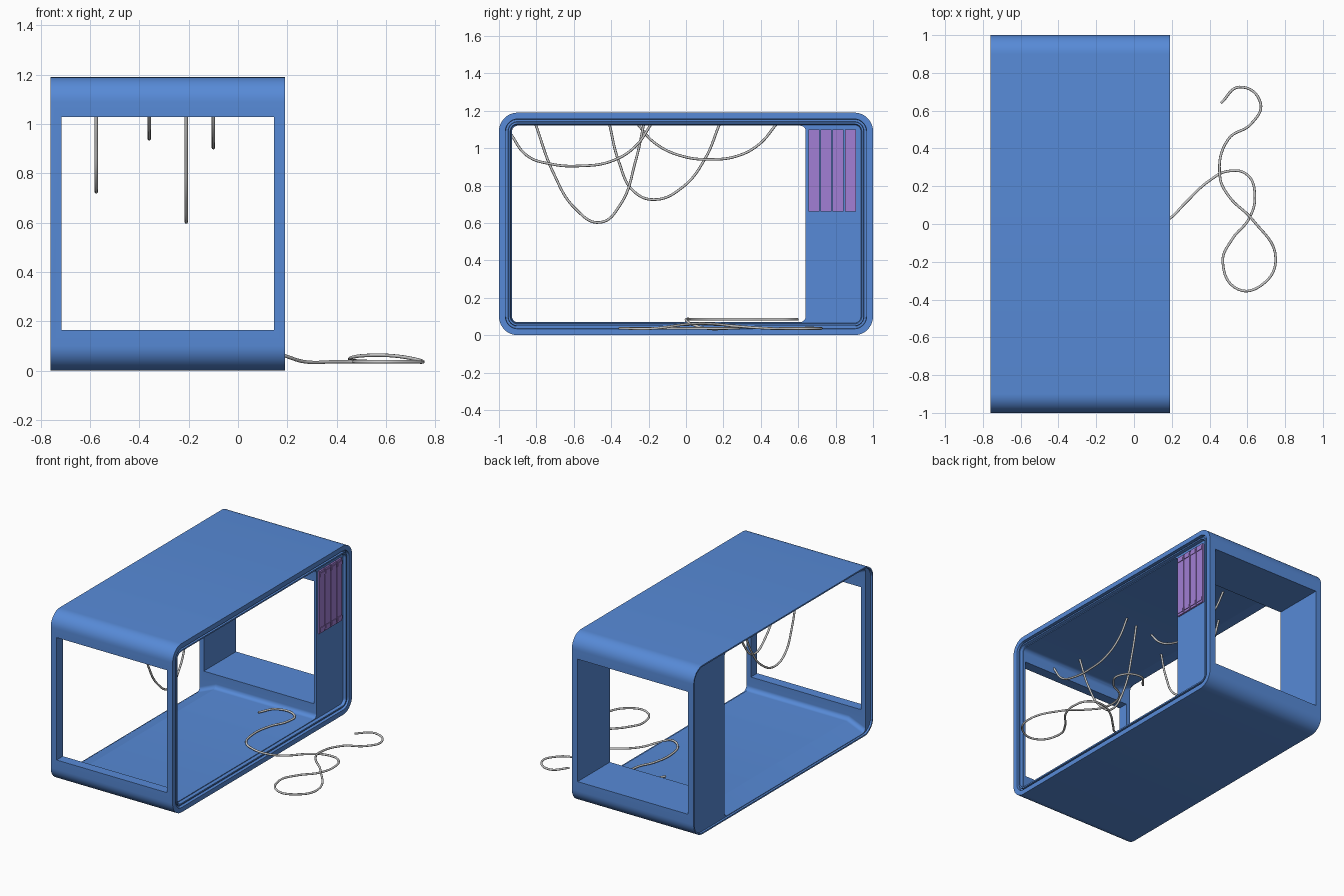
import bpy, bmesh, math

if "Cube" in bpy.data.objects:
    bpy.data.objects.remove(bpy.data.objects["Cube"])

X0, X1 = -0.76, 0.19


def material(name, rgb):
    m = bpy.data.materials.new(name)
    m.diffuse_color = (*rgb, 1)
    m.use_nodes = True
    m.node_tree.nodes["Principled BSDF"].inputs["Base Color"].default_value = m.diffuse_color
    return m


blue = material("blue_paint", (0.095, 0.255, 0.68))
purple = material("purple_panel", (0.36, 0.21, 0.66))


def ring(x, y0, y1, z0, z1, r, n=10):
    """Rounded rectangle in the YZ plane."""
    pts = []
    for k, (cy, cz) in enumerate([(y1 - r, z1 - r), (y0 + r, z1 - r),
                                  (y0 + r, z0 + r), (y1 - r, z0 + r)]):
        for i in range(n + 1):
            a = math.pi / 2 * (k + i / n)
            pts.append((x, cy + r * math.cos(a), cz + r * math.sin(a)))
    return pts


def inset(x, d):
    return ring(x, -1 + d, 1 - d, d, 1.19 - d, max(0.1 - d, 0.03))


def add(name, bm, mat):
    bmesh.ops.recalc_face_normals(bm, faces=bm.faces)
    me = bpy.data.meshes.new(name)
    bm.to_mesh(me)
    bm.free()
    ob = bpy.data.objects.new(name, me)
    bpy.context.collection.objects.link(ob)
    if mat:
        me.materials.append(mat)
    return ob


def box(bm, lo, hi):
    vs = bmesh.ops.create_cube(bm, size=1)["verts"]
    for v in vs:
        for i in range(3):
            v.co[i] = lo[i] if v.co[i] < 0 else hi[i]


def activate(ob):
    bpy.ops.object.select_all(action='DESELECT')
    ob.select_set(True)
    bpy.context.view_layer.objects.active = ob


# Body shell: rings lofted round the outside, stepped rim, bulkhead and opening
rings = [inset(X0, 0), inset(X1, 0), inset(X1, 0.034), inset(X1 - 0.02, 0.036),
         inset(X1 - 0.02, 0.048), inset(X1 - 0.005, 0.05), inset(X1 - 0.005, 0.06),
         inset(X1 - 0.025, 0.065),
         ring(X1 - 0.025, -0.93, 0.64, 0.07, 1.12, 0.03),
         ring(-0.62, -0.93, 0.64, 0.07, 1.12, 0.03),
         ring(X0 + 0.012, -0.93, 0.64, 0.016, 1.174, 0.03),
         inset(X0 + 0.012, 0.012), inset(X0, 0.01)]
bm = bmesh.new()
loops = [[bm.verts.new(p) for p in r] for r in rings]
for a, b in zip(loops, loops[1:] + loops[:1]):
    for i in range(len(a)):
        j = (i + 1) % len(a)
        bm.faces.new((a[i], a[j], b[j], b[i]))
body = add("body_shell", bm, blue)

# Window passage through the front wall and the rear bulkhead
bm = bmesh.new()
box(bm, (-0.715, -1.2, 0.165), (0.145, 1.2, 1.028))
cutter = add("window_cutter", bm, None)
cutter.hide_render = True
mod = body.modifiers.new("window", 'BOOLEAN')
mod.operation, mod.solver, mod.object = 'DIFFERENCE', 'EXACT', cutter
activate(body)
bpy.ops.object.modifier_apply(modifier=mod.name)
bpy.data.objects.remove(cutter)
activate(body)
bpy.ops.object.shade_smooth_by_angle(angle=math.radians(15))

# Four purple bars with raised end clips on the bulkhead
for k in range(4):
    y = 0.654 + 0.065 * k
    bm = bmesh.new()
    box(bm, (0.155, y, 0.66), (0.177, y + 0.059, 1.10))
    for z in (0.675, 1.06):
        box(bm, (0.16, y + 0.004, z), (0.181, y + 0.055, z + 0.025))
    add(f"purple_bar_{k + 1}", bm, purple)


def wire(name, pts, r=0.007):
    cu = bpy.data.curves.new(name, 'CURVE')
    cu.dimensions = '3D'
    cu.bevel_depth, cu.bevel_resolution = r, 2
    cu.resolution_u, cu.use_fill_caps = 8, True
    s = cu.splines.new('BEZIER')
    s.bezier_points.add(len(pts) - 1)
    for b, p in zip(s.bezier_points, pts):
        b.co = p
        b.handle_left_type = b.handle_right_type = 'AUTO'
    ob = bpy.data.objects.new(name, cu)
    bpy.context.collection.objects.link(ob)


# Wires hanging from the ceiling: x, then (y, z) points
hanging = [
    (-0.21, [(-0.805, 1.13), (-0.71, 0.87), (-0.59, 0.675), (-0.46, 0.603),
             (-0.35, 0.70), (-0.27, 0.93), (-0.225, 1.13)]),
    (-0.575, [(-0.41, 1.13), (-0.36, 0.93), (-0.28, 0.77), (-0.17, 0.725),
              (-0.02, 0.79), (0.10, 0.94), (0.18, 1.13)]),
    (-0.10, [(-0.94, 1.08), (-0.85, 0.96), (-0.72, 0.915), (-0.57, 0.905),
             (-0.40, 0.93), (-0.27, 1.01), (-0.185, 1.13)]),
    (-0.36, [(-0.26, 1.13), (-0.17, 1.03), (-0.03, 0.96), (0.14, 0.94),
             (0.28, 0.96), (0.39, 1.02), (0.485, 1.13)]),
]
for k, (x, yz) in enumerate(hanging):
    wire(f"hanging_wire_{k + 1}", [(x, y, z) for y, z in yz])

# Loose cable running from the floor over the rim and outside
wire("loose_cable", [
    (-0.17, 0.47, 0.085), (-0.10, 0.58, 0.085), (0.05, 0.56, 0.085),
    (0.06, 0.46, 0.085), (0.01, 0.34, 0.085), (-0.01, 0.18, 0.085),
    (0.03, 0.05, 0.085), (0.12, 0.0, 0.083), (0.19, 0.03, 0.06),
    (0.27, 0.11, 0.036), (0.40, 0.23, 0.036), (0.50, 0.28, 0.036),
    (0.60, 0.26, 0.036), (0.64, 0.15, 0.036), (0.61, 0.03, 0.036),
    (0.52, -0.08, 0.036), (0.47, -0.20, 0.036), (0.55, -0.345, 0.036),
    (0.68, -0.32, 0.036), (0.75, -0.18, 0.036), (0.63, 0.02, 0.06),
    (0.50, 0.15, 0.06), (0.455, 0.25, 0.05), (0.50, 0.45, 0.036),
    (0.62, 0.53, 0.036), (0.67, 0.64, 0.036), (0.56, 0.725, 0.036),
    (0.46, 0.64, 0.04)])
